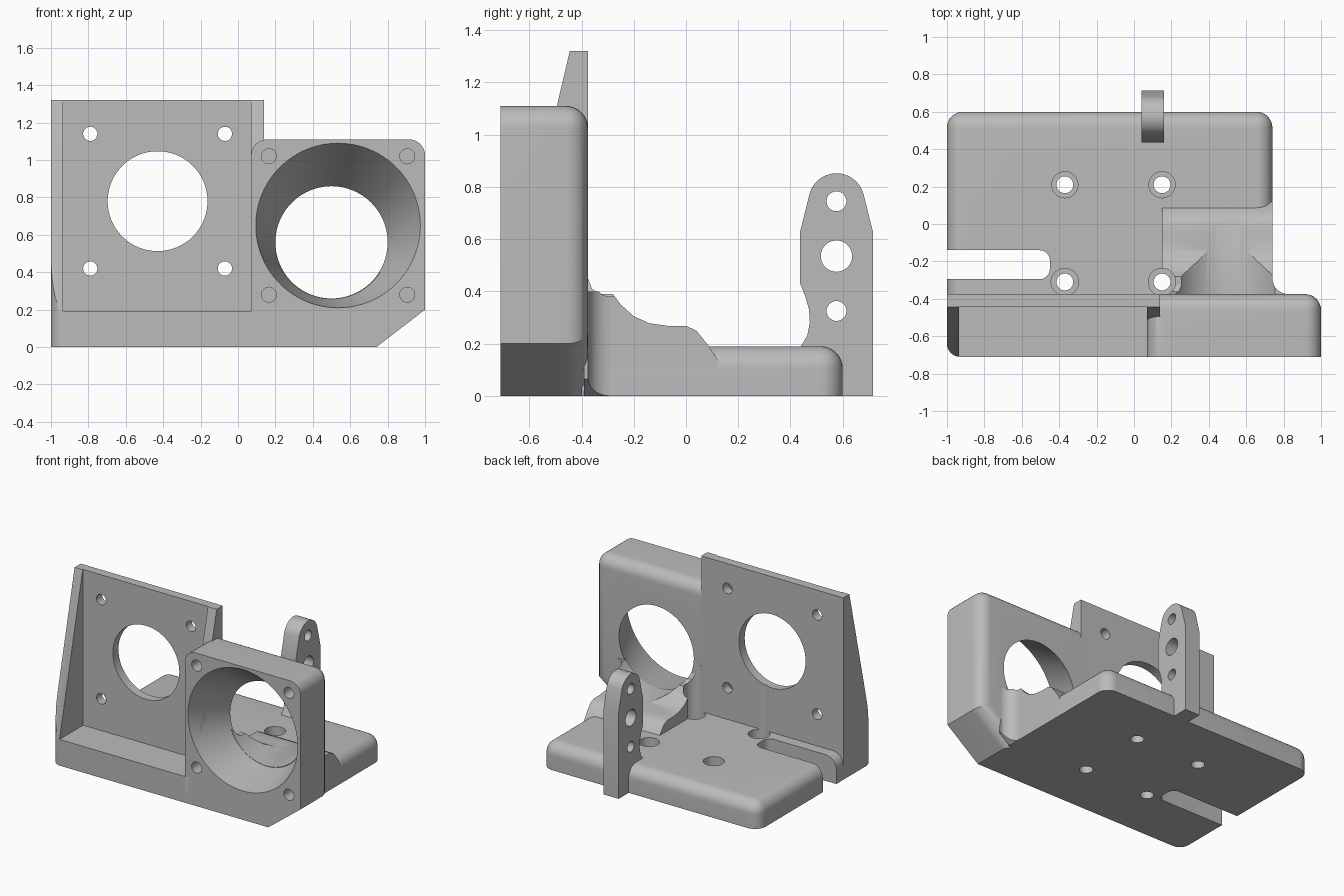
import bpy
import bmesh
from math import sin, cos, pi, radians

if "Cube" in bpy.data.objects:
    bpy.data.objects.remove(bpy.data.objects["Cube"], do_unlink=True)

grey = bpy.data.materials.new("light grey plastic")
grey.use_nodes = True
COLOUR = (0.5, 0.5, 0.5, 1)
grey.diffuse_color = COLOUR
grey.node_tree.nodes["Principled BSDF"].inputs["Base Color"].default_value = COLOUR


def place(axis, a, b, d):
    """Turn profile point (a, b) at depth d into a 3D point."""
    return {"X": (d, a, b), "Y": (a, d, b), "Z": (a, b, d)}[axis]


def loft(name, ring_a, ring_b, axis, lo, hi, bevel=None, radius=0.085):
    """Solid between two matching rings, with the edges picked by bevel rounded."""
    bm = bmesh.new()
    a = [bm.verts.new(place(axis, p, q, lo)) for p, q in ring_a]
    b = [bm.verts.new(place(axis, p, q, hi)) for p, q in ring_b]
    bm.faces.new(a)
    bm.faces.new(b)
    n = len(a)
    for i in range(n):
        j = (i + 1) % n
        bm.faces.new((a[i], a[j], b[j], b[i]))
    bmesh.ops.recalc_face_normals(bm, faces=bm.faces[:])
    if bevel:
        edges = [e for e in bm.edges if bevel((e.verts[0].co + e.verts[1].co) / 2)]
        bmesh.ops.bevel(bm, geom=edges, offset=radius, offset_type="OFFSET",
                        segments=8, profile=0.5, affect="EDGES")
    mesh = bpy.data.meshes.new(name)
    bm.to_mesh(mesh)
    bm.free()
    mesh.materials.append(grey)
    obj = bpy.data.objects.new(name, mesh)
    bpy.context.collection.objects.link(obj)
    return obj


def prism(name, ring, axis, lo, hi, **kw):
    return loft(name, ring, ring, axis, lo, hi, **kw)


def rect(a0, a1, b0, b1):
    return [(a0, b0), (a1, b0), (a1, b1), (a0, b1)]


def arc(ca, cb, r, start=0, end=360, n=64):
    """Points on an arc; a full circle leaves out the repeated last point."""
    steps = n if end - start == 360 else n - 1
    return [(ca + r * cos(radians(start + (end - start) * i / steps)),
             cb + r * sin(radians(start + (end - start) * i / steps))) for i in range(n)]


def drill(a, b, r, axis, lo, hi):
    return prism("drill", arc(a, b, r, n=40), axis, lo, hi)


def cut(parts, cutters):
    """Subtract every cutter from every part, then discard the cutters."""
    for part in parts:
        bpy.context.view_layer.objects.active = part
        for c in cutters:
            mod = part.modifiers.new("cut", "BOOLEAN")
            mod.operation = "DIFFERENCE"
            mod.solver = "EXACT"
            mod.object = c
            bpy.ops.object.modifier_apply(modifier=mod.name)
    for c in cutters:
        bpy.data.objects.remove(c, do_unlink=True)


FRONT, WALL, BACK = -0.71, -0.375, 0.60

# Base plate with rounded rim, and the square sill under the wall
base = prism("base_plate", rect(-1, 0.74, -0.40, BACK), "Z", 0, 0.19,
             bevel=lambda m: (m.z > 0.18 and m.y > -0.39) or (m.y > 0.59 and 0.05 < m.z < 0.18))
sill = prism("front_sill", rect(-1, 0.14, FRONT, WALL), "Z", 0, 0.19)

# Upright motor wall braced by two sloping gussets
wall = prism("motor_wall", rect(-1, 0.14, -0.44, WALL), "Z", 0, 1.32)
brace = [(FRONT, 0), (FRONT, 0.19), (-0.445, 1.32), (WALL, 1.32), (WALL, 0)]
right_gusset = prism("right_gusset", brace, "X", -1, -0.935)
inner_gusset = prism("inner_gusset", brace, "X", 0.07, 0.14)

# Fan duct block, rounded at the top and along the back
duct = prism("fan_duct", [(0.07, 0), (0.74, 0), (1, 0.2), (1, 1.11), (0.07, 1.11)],
             "Y", FRONT, WALL,
             bevel=lambda m: (m.z > 1.10 and m.y > -0.7)
             or (m.y > -0.38 and m.x > 0.8 and m.z > 0.05))

# Air ramp behind the duct, with a flared joint at its outer side
ramp = prism("air_ramp", [(-0.39, 0), (-0.39, 0.45), (WALL, 0.45), (-0.36, 0.41), (-0.33, 0.39),
                          (-0.28, 0.39), (-0.25, 0.35), (-0.20, 0.305), (-0.14, 0.278),
                          (-0.07, 0.268), (0, 0.268), (0.04, 0.25), (0.08, 0.2),
                          (0.12, 0.14), (0.12, 0)], "X", 0.15, 0.74)
flare = prism("ramp_flare", [(0.72, -0.39), (0.825, -0.39)]
              + arc(0.825, -0.29, 0.085, 270, 180, n=9)[::1] + [(0.72, -0.29)], "Z", 0, 0.40)

# Rear lug with three holes
lug = prism("rear_lug", [(0.715, 0), (0.715, 0.63)] + arc(0.576, 0.745, 0.107, 15, 165, n=24)
            + [(0.437, 0.63), (0.437, 0.43), (0.457, 0.38), (0.471, 0.33), (0.474, 0.28),
               (0.464, 0.23), (0.437, 0.185), (0.437, 0)], "X", 0.04, 0.16)
cut([lug], [drill(0.576, z, r, "X", 0, 0.2)
            for z, r in ((0.745, 0.038), (0.535, 0.06), (0.325, 0.038))])

# Tapered air passage and the round channel that carries it over the ramp
f0, f1 = (0.535, 0.65, 0.44), (0.50, 0.56, 0.30)


def funnel_ring(t):
    return arc(*[p + (q - p) * t for p, q in zip(f0, f1)], n=96)


length = WALL - FRONT
cut([duct, inner_gusset], [loft("funnel", funnel_ring(-0.02), funnel_ring(1.02), "Y",
                                FRONT - 0.02 * length, WALL + 0.02 * length)])
cut([ramp, flare], [prism("channel", arc(*f1, n=96), "Y", -0.5, 0.3)])
cut([flare], [prism("chamfer", [(0.74, 0), (0.70, -0.031), (1, -0.1), (1, 0.2)], "Y", -0.5, 0)])

# Blind fan screw holes
cut([duct, inner_gusset], [drill(x, z, 0.04, "Y", -0.8, -0.55)
                           for x in (0.165, 0.905) for z in (0.28, 1.02)])

# Motor bore and its four screw holes
cut([wall], [prism("bore", arc(-0.43, 0.78, 0.267), "Y", -0.6, -0.2)]
    + [drill(x, z, 0.038, "Y", -0.6, -0.2) for x in (-0.79, -0.07) for z in (0.42, 1.14)])

# Counterbored floor screws, which also groove the wall
for x in (-0.37, 0.15):
    cut([base], [drill(x, 0.21, 0.045, "Z", -0.1, 0.3), drill(x, 0.21, 0.07, "Z", 0.10, 0.3)])
    cut([base, sill, wall, duct, ramp, inner_gusset],
        [drill(x, -0.31, 0.045, "Z", -0.1, 0.3), drill(x, -0.31, 0.073, "Z", 0.10, 0.52)])

# Open slot in the side of the base
cut([base], [prism("slot", rect(-1.1, -0.45, -0.295, -0.14), "Z", -0.1, 0.3,
                   bevel=lambda m: m.x > -0.46 and 0 < m.z < 0.2, radius=0.055)])

# Rounded front corner of the sill and gusset
cut([sill, right_gusset], [prism("corner", [(-1.05, -0.64), (-1.05, -0.75), (-0.93, -0.75)]
                                 + arc(-0.93, -0.64, 0.07, 270, 180, n=9), "Z", -0.1, 1.4)])

# Smooth the curved surfaces and keep edges sharp
bpy.ops.object.select_all(action="DESELECT")
for obj in (base, sill, wall, right_gusset, inner_gusset, duct, ramp, flare, lug):
    obj.select_set(True)
bpy.context.view_layer.objects.active = base
bpy.ops.object.shade_smooth_by_angle(angle=radians(30))
